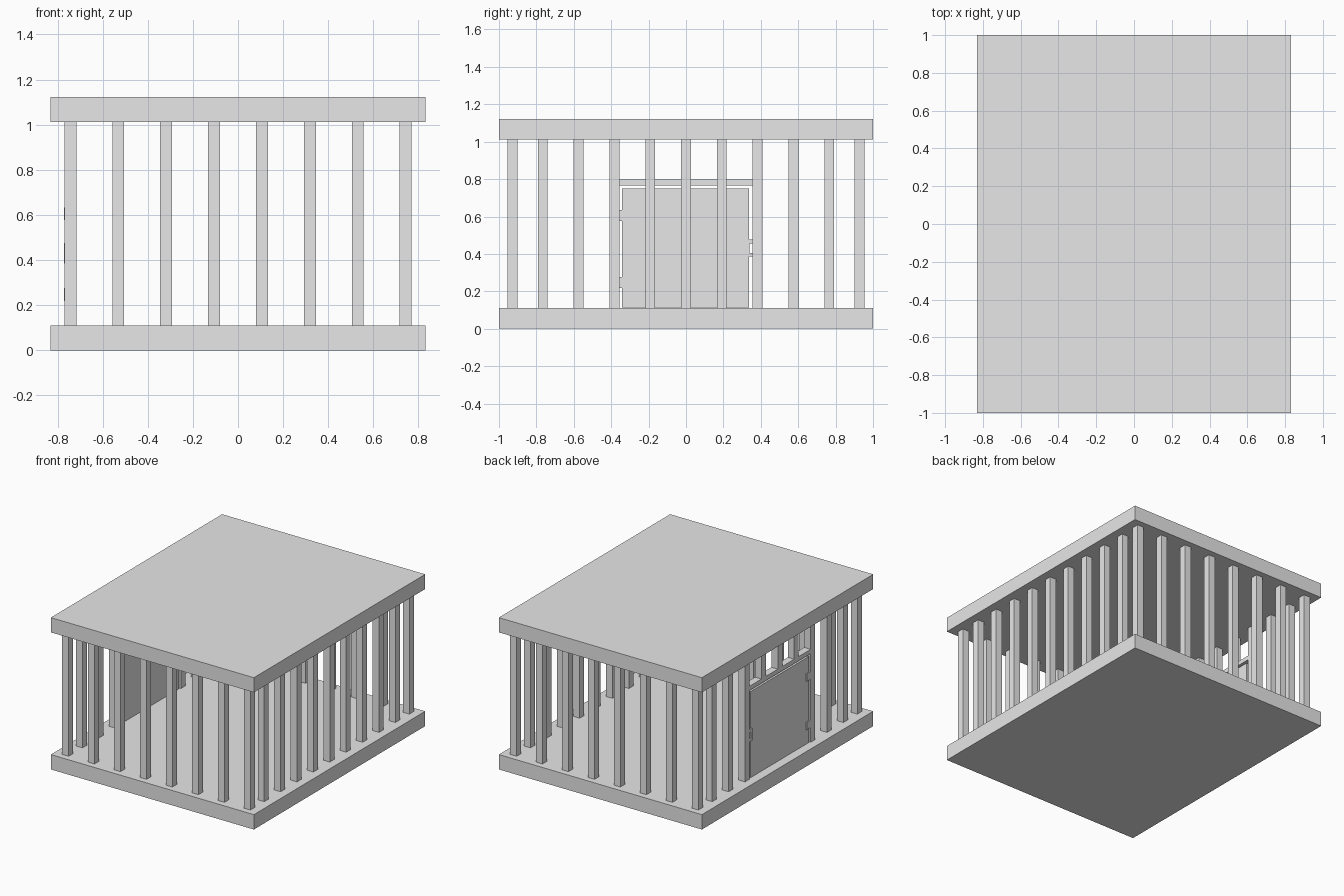
import bpy, bmesh
from mathutils import Matrix, Vector

cube = bpy.data.objects.get("Cube")
if cube:
    bpy.data.objects.remove(cube, do_unlink=True)

grey = bpy.data.materials.new("plain_grey")
grey.use_nodes = True
colour = (0.8, 0.8, 0.8, 1)
grey.diffuse_color = colour
grey.node_tree.nodes["Principled BSDF"].inputs["Base Color"].default_value = colour


def boxes(name, spans):
    """One object made of boxes, each given as its low and high corners."""
    bm = bmesh.new()
    for low, high in spans:
        low, high = Vector(low), Vector(high)
        place = Matrix.Translation((low + high) / 2) @ Matrix.Diagonal((*(high - low), 1))
        bmesh.ops.create_cube(bm, size=1, matrix=place)
    mesh = bpy.data.meshes.new(name)
    bm.to_mesh(mesh)
    bm.free()
    mesh.materials.append(grey)
    obj = bpy.data.objects.new(name, mesh)
    bpy.context.collection.objects.link(obj)
    return obj


HALF_X, HALF_Y = 0.83, 1.0
FLOOR, CEILING, TOP = 0.11, 1.013, 1.122
ROW_X, ROW_Y = 0.743, 0.928
BAR = 0.0262
LINTEL_LOW, LINTEL_HIGH = 0.765, 0.797

# Floor and roof slabs
boxes("floor_slab", [((-HALF_X, -HALF_Y, 0), (HALF_X, HALF_Y, FLOOR))])
boxes("roof_slab", [((-HALF_X, -HALF_Y, CEILING), (HALF_X, HALF_Y, TOP))])


def bar(x, y, bottom=FLOOR):
    return (x - BAR, y - BAR, bottom), (x + BAR, y + BAR, CEILING)


# Front and back rows, including the corners
for name, y in (("front_bars", -ROW_Y), ("back_bars", ROW_Y)):
    boxes(name, [bar(ROW_X * (2 * i / 7 - 1), y) for i in range(8)])

# Side rows, with short bars above the doorway on the right
side_ys = [0.1915 * i for i in range(-4, 5)]
boxes("left_bars", [bar(ROW_X, y) for y in side_ys])
boxes("right_bars", [bar(-ROW_X, y, LINTEL_HIGH if abs(y) < 0.3 else FLOOR)
                     for y in side_ys])


def door_part(name, half_depth, rects):
    """Boxes in the doorway plane, given as y and z ranges."""
    return boxes(name, [((-ROW_X - half_depth, y0, z0), (-ROW_X + half_depth, y1, z1))
                        for y0, y1, z0, z1 in rects])


# Doorway lintel, door, hinges and latch ring
door_part("door_lintel", BAR, [(-0.36, 0.36, LINTEL_LOW, LINTEL_HIGH)])
door_part("door_panel", 0.022, [(-0.342, 0.338, FLOOR + 0.003, 0.749)])
door_part("door_hinges", 0.0275, [(-0.364, -0.31, z, z + 0.057) for z in (0.219, 0.577)])
door_part("door_latch", 0.0275, [
    (0.326, 0.34, 0.385, 0.476), (0.355, 0.364, 0.385, 0.476),
    (0.34, 0.355, 0.385, 0.405), (0.34, 0.355, 0.455, 0.476)])
